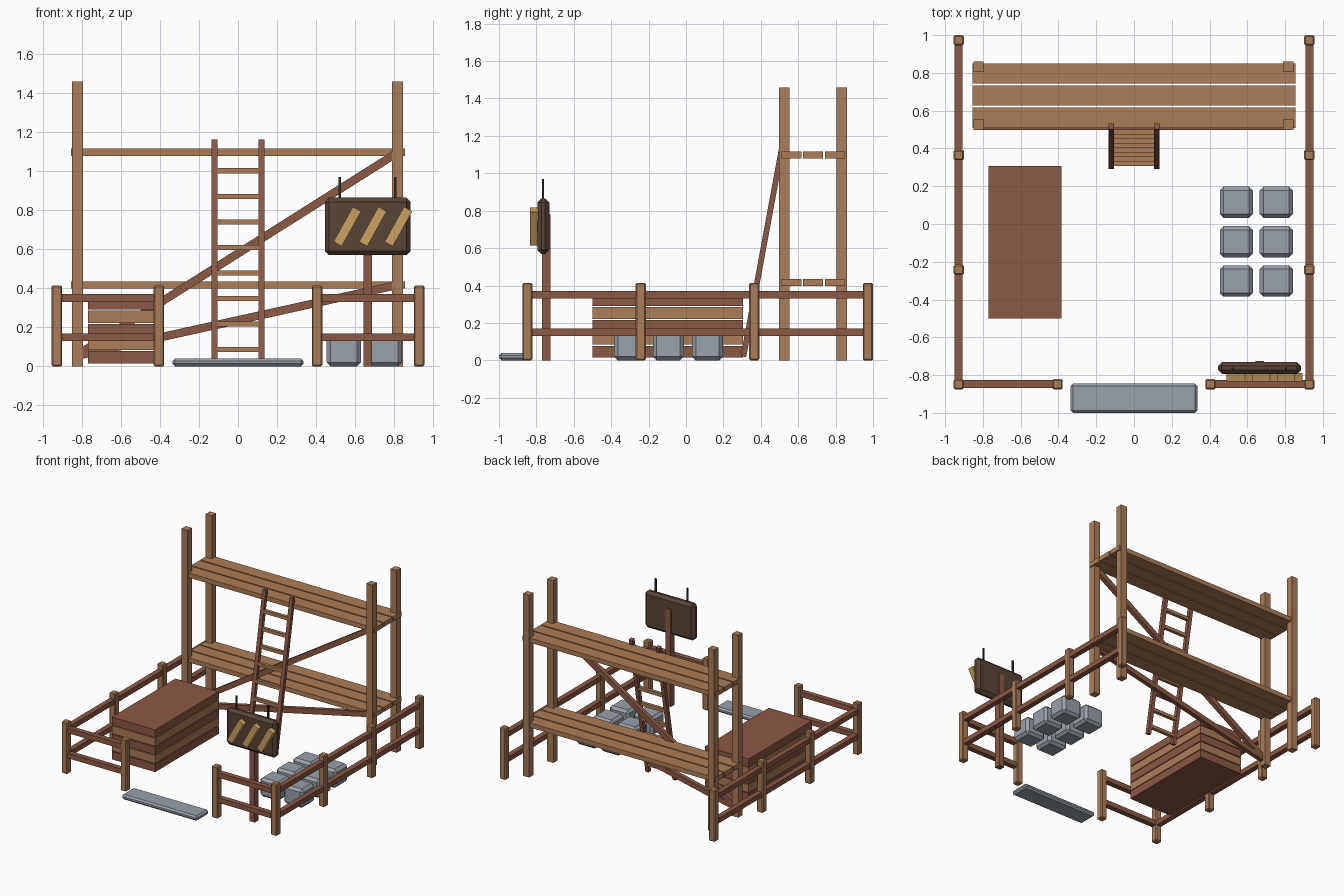
import bpy, math
from mathutils import Vector, Matrix

if "Cube" in bpy.data.objects:
    bpy.data.objects.remove(bpy.data.objects["Cube"])


def material(name, rgb):
    m = bpy.data.materials.new(name)
    m.diffuse_color = (*rgb, 1)
    m.use_nodes = True
    m.node_tree.nodes["Principled BSDF"].inputs["Base Color"].default_value = m.diffuse_color
    return m


LIGHT = material("light wood", (0.41, 0.205, 0.098))
RED = material("red brown wood", (0.26, 0.10, 0.060))
DARK = material("dark board", (0.100, 0.058, 0.037))
STONE = material("grey stone", (0.32, 0.355, 0.40))
GOLD = material("ochre stripe", (0.60, 0.36, 0.12))
IRON = material("dark iron", (0.03, 0.025, 0.02))


def box(name, center, size, mat, bevel=0, rot=None):
    """Box with optional chamfered edges and rotation matrix."""
    bpy.ops.mesh.primitive_cube_add(size=1)
    ob = bpy.context.object
    ob.name = name
    ob.data.transform(Matrix.Diagonal((*size, 1)))
    ob.matrix_world = Matrix.Translation(center) @ (rot or Matrix.Identity(4))
    ob.data.materials.append(mat)
    if bevel:
        mod = ob.modifiers.new("chamfer", 'BEVEL')
        mod.width = bevel
        mod.segments = 1
    return ob


def beam(name, a, b, w, d, mat):
    """Beam between two points in a plane of roughly fixed x/y; w across, d in depth."""
    a, b = Vector(a), Vector(b)
    z = (b - a).normalized()
    y = Vector((0, 1, 0))
    x = y.cross(z)
    if x.length < 0.1:
        x = Vector((1, 0, 0))
    x.normalize()
    y = z.cross(x)
    rot = Matrix((x, y, z)).transposed().to_4x4()
    return box(name, (a + b) / 2, (w, d, (b - a).length), mat, 0, rot)


# Fence: side posts, front gate posts and two rows of rails
for s in (-1, 1):
    for y in (-0.848, -0.242, 0.365, 0.973):
        box("fence_post", (s * 0.928, y, 0.207), (0.054, 0.054, 0.414), LIGHT, 0.007)
    box("gate_post", (s * 0.405, -0.848, 0.207), (0.054, 0.054, 0.414), LIGHT, 0.007)
    for z in (0.149, 0.35):
        box("side_rail", (s * 0.928, 0.0625, z), (0.042, 1.82, 0.04), RED)
        box("front_rail", (s * 0.667, -0.848, z), (0.52, 0.042, 0.04), RED)

# Scaffold uprights
for x in (-0.823, 0.817):
    for y in (0.525, 0.832):
        box("scaffold_post", (x, y, 0.73), (0.055, 0.055, 1.46), LIGHT)

# Scaffold decks of three planks each
for z in (0.417, 1.097):
    for y in (0.563, 0.68, 0.797):
        box("deck_plank", (0, y, z), (1.71, 0.107, 0.037), LIGHT)

# Diagonal braces
beam("long_brace", (-0.82, 0.515, 0.06), (0.81, 0.515, 1.09), 0.042, 0.034, RED)
beam("short_brace", (-0.82, 0.515, 0.055), (0.81, 0.515, 0.415), 0.042, 0.034, RED)

# Leaning ladder
foot, top = Vector((0, 0.307, 0.02)), Vector((0, 0.517, 1.16))
for x in (-0.12, 0.12):
    off = Vector((x, 0, 0))
    beam("ladder_rail", foot + off, top + off, 0.03, 0.03, RED)
for i in range(8):
    z = 0.085 + i * 0.131
    p = foot.lerp(top, (z - foot.z) / (top.z - foot.z))
    box("ladder_rung", p, (0.24, 0.026, 0.026), LIGHT)

# Lumber stack in alternating layers
for i in range(5):
    box("lumber_layer", (-0.577, -0.097, 0.046 + i * 0.069), (0.385, 0.806, 0.063),
        LIGHT if i % 2 else RED)

# Cut stone blocks and entrance step
for x in (0.542, 0.753):
    for y in (0.115, -0.094, -0.302):
        box("stone_block", (x, y, 0.075), (0.175, 0.165, 0.15), STONE, 0.02)
box("entrance_step", (0, -0.922, 0.02), (0.67, 0.155, 0.04), STONE, 0.013)

# Hanging sign: post, board, slanted stripes and hooks
box("sign_post", (0.665, -0.747, 0.39), (0.045, 0.046, 0.78), RED)
box("sign_board", (0.665, -0.763, 0.717), (0.44, 0.064, 0.296), DARK, 0.022)
for i in range(3):
    box("sign_stripe", (0.56 + i * 0.131, -0.812, 0.716), (0.048, 0.046, 0.205), GOLD, 0,
        Matrix.Rotation(math.radians(29), 4, 'Y'))
for x in (0.522, 0.805):
    box("sign_hook", (x, -0.765, 0.90), (0.012, 0.012, 0.14), IRON)
